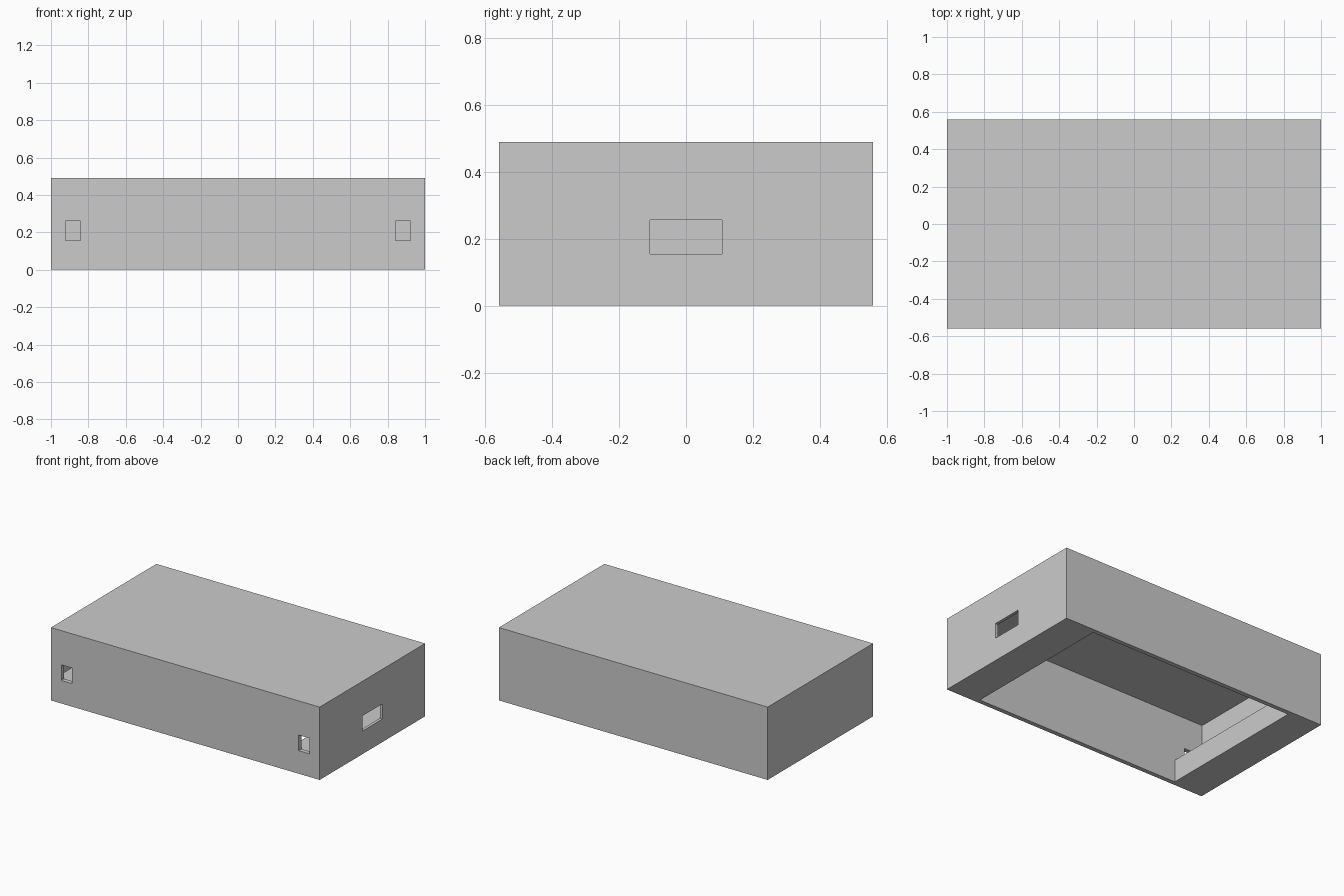
import bpy, bmesh

if "Cube" in bpy.data.objects:
    bpy.data.objects.remove(bpy.data.objects["Cube"])

# Overall sizes
HX, HY, H = 1.0, 0.56, 0.49
TX, TY, TZ = 0.02, 0.03, 0.02      # wall and roof thickness
LEDGE_X, LEDGE_Z = 0.765, 0.15     # inner ledges along both short ends


def extrude_profile(name, profile, y0, y1):
    """Extrude an x-z outline along y."""
    bm = bmesh.new()
    face = bm.faces.new([bm.verts.new((x, y0, z)) for x, z in profile])
    ext = bmesh.ops.extrude_face_region(bm, geom=[face])
    moved = [v for v in ext["geom"] if isinstance(v, bmesh.types.BMVert)]
    bmesh.ops.translate(bm, verts=moved, vec=(0, y1 - y0, 0))
    bmesh.ops.recalc_face_normals(bm, faces=bm.faces)
    mesh = bpy.data.meshes.new(name)
    bm.to_mesh(mesh)
    bm.free()
    obj = bpy.data.objects.new(name, mesh)
    bpy.context.collection.objects.link(obj)
    return obj


def box(name, x0, x1, y0, y1, z0, z1):
    return extrude_profile(name, [(x0, z0), (x1, z0), (x1, z1), (x0, z1)], y0, y1)


housing = box("housing", -HX, HX, -HY, HY, 0, H)

# Hollow inside: wide above the ledges, narrower opening at the bottom
half = [(LEDGE_X, -0.1), (LEDGE_X, LEDGE_Z), (HX - TX, LEDGE_Z), (HX - TX, H - TZ)]
outline = half + [(-x, z) for x, z in reversed(half)]
cutters = [extrude_profile("cavity_cutter", outline, -HY + TY, HY - TY)]

# Two small slots in the front wall, one wide slot in the right wall
for side, x in (("left", -0.883), ("right", 0.883)):
    cutters.append(box(f"front_slot_cutter_{side}", x - 0.04, x + 0.04,
                       -HY - 0.1, -HY + 0.08, 0.155, 0.26))
cutters.append(box("side_slot_cutter", HX - 0.08, HX + 0.1, -0.107, 0.107, 0.155, 0.257))

for c in cutters:
    mod = housing.modifiers.new(c.name, 'BOOLEAN')
    mod.operation = 'DIFFERENCE'
    mod.solver = 'EXACT'
    mod.object = c
    c.hide_render = True
    c.hide_set(True)
